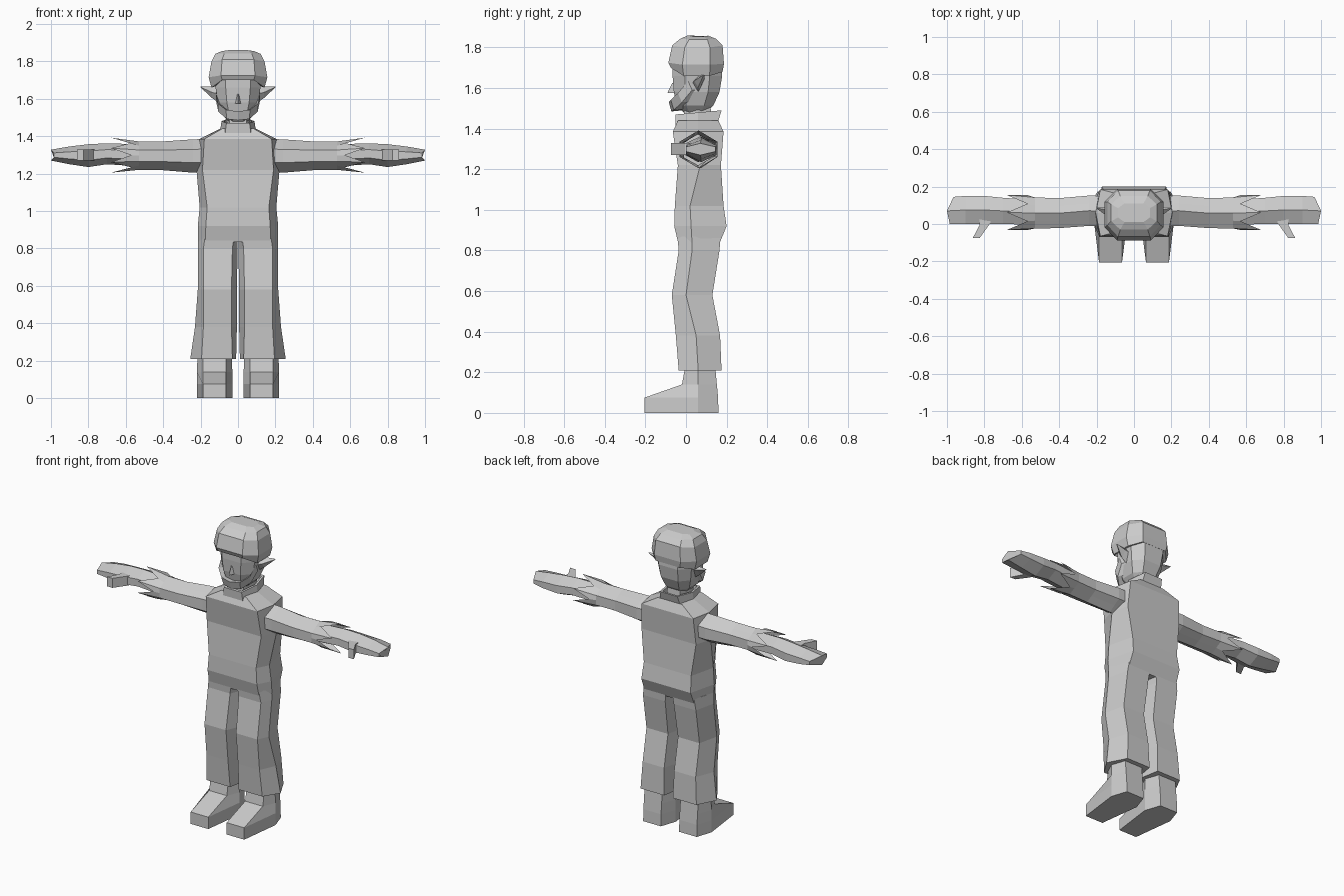
import bpy, bmesh
from mathutils import Vector

grey = bpy.data.materials.new("plain grey")
grey.diffuse_color = (0.6, 0.6, 0.6, 1)


def loft(name, rings, mirror=False, caps=True, loop=False):
    """Skin a list of equal-length point rings into one flat-shaded part."""
    bm = bmesh.new()
    vs = [[bm.verts.new(p) for p in r] for r in rings]
    n = len(rings[0])
    pairs = list(zip(vs, vs[1:])) + ([(vs[-1], vs[0])] if loop else [])
    for a, b in pairs:
        for i in range(n):
            j = (i + 1) % n
            bm.faces.new((a[i], a[j], b[j], b[i]))
    if caps and not loop:
        bm.faces.new(vs[0])
        bm.faces.new(vs[-1])
    bmesh.ops.recalc_face_normals(bm, faces=bm.faces)
    me = bpy.data.meshes.new(name)
    bm.to_mesh(me)
    bm.free()
    me.materials.append(grey)
    ob = bpy.data.objects.new(name, me)
    bpy.context.collection.objects.link(ob)
    if mirror:
        ob.modifiers.new("mirror", 'MIRROR').use_mirror_merge = False
    return ob


def hexring(z, xi, fi, fo, xo, yf, ym, yb):
    """Six-sided level ring: flat front and back, pointed sides."""
    return [(fi, yf, z), (fo, yf, z), (xo, ym, z), (fo, yb, z), (fi, yb, z), (xi, ym, z)]


def symring(z, f, o, yf, ym, yb):
    return hexring(z, -o, -f, f, o, yf, ym, yb)


def octring(hx, y0, y1, zf, zs, zb, k=0.55):
    """Eight-sided ring with separate heights for front, sides and back."""
    c, h = (y0 + y1) / 2, (y1 - y0) / 2
    q = h * 0.5
    return [(-hx * k, y0, zf), (hx * k, y0, zf), (hx, c - q, zs), (hx, c + q, zs),
            (hx * k, y1, zb), (-hx * k, y1, zb), (-hx, c + q, zs), (-hx, c - q, zs)]


# Torso
loft("torso", [symring(*r) for r in [
    (0.835, .175, .215, -.038, .03, .165), (0.92, .172, .215, -.058, .025, .20),
    (1.02, .165, .205, -.055, .02, .185), (1.22, .19, .222, -.04, .07, .172),
    (1.385, .18, .205, -.065, .06, .185), (1.44, .085, .095, -.04, .06, .16)]])

# Trouser legs
loft("trouser_leg", [hexring(*r) for r in [
    (0.87, .002, .02, .175, .215, -.042, .03, .17), (0.80, .003, .03, .185, .215, -.036, .03, .165),
    (0.58, .005, .035, .185, .215, -.07, .0, .13), (0.38, .006, .035, .185, .23, -.05, .05, .168),
    (0.21, .01, .03, .195, .255, -.036, .06, .175)]], mirror=True)

# Shoes
loft("shoe", [hexring(*r) for r in [
    (0.0, .03, .064, .187, .22, -.205, .06, .16), (0.075, .03, .064, .187, .22, -.205, .06, .158),
    (0.14, .03, .064, .187, .22, -.02, .06, .152), (0.25, .035, .064, .187, .215, .0, .06, .142)]],
    mirror=True)


def armring(x, yf, yb, zb, zt, ym=None):
    """Six-sided upright ring: flat front and back, ridge above and below."""
    ym = (yf + yb) / 2 if ym is None else ym
    h = zt - zb
    lo, hi = zb + .3 * h, zt - .3 * h
    return [(x, ym, zb), (x, yf, lo), (x, yf, hi), (x, ym, zt), (x, yb, hi), (x, yb, lo)]


# Bare forearm and hand
hand = [armring(*r) for r in [
    (.48, -.005, .125, 1.235, 1.355), (.70, .0, .14, 1.25, 1.362), (.80, .0, .15, 1.235, 1.357),
    (.90, .0, .15, 1.25, 1.345)]]
tip = armring(1.0, .0, .145, 1.27, 1.328, .07)
for i, x in enumerate((1.0, .985, .985, 1.0, .965, .965)):
    tip[i] = (x,) + tip[i][1:]
loft("hand", hand + [tip], mirror=True)

# Thumb
loft("thumb", [
    [(x0, y, 1.27), (x1, y, 1.27), (x1, y, 1.33), (x0, y, 1.33)]
    for x0, x1, y in [(.755, .825, .03), (.775, .825, -.005), (.825, .862, -.075)]], mirror=True)


# Sleeve with a ragged cuff: corners run long, gaps between are cut short
def with_midpoints(ring):
    out = []
    for a, b in zip(ring, ring[1:] + ring[:1]):
        out += [a, tuple((Vector(a) + Vector(b)) / 2)]
    return out


sleeve = [with_midpoints(armring(*r)) for r in [
    (.17, -.01, .15, 1.205, 1.385), (.24, -.01, .152, 1.205, 1.383),
    (.40, -.022, .138, 1.218, 1.372), (.53, -.024, .142, 1.22, 1.372)]]
cuff = with_midpoints(armring(.68, -.032, .155, 1.205, 1.392))
cuff = [(.68 if i % 2 == 0 else .57, p[1], p[2]) for i, p in enumerate(cuff)]
loft("sleeve", sleeve + [cuff], mirror=True, caps=False)

# Neck and standing collar
loft("neck", [symring(1.40, .045, .065, -.01, .06, .13), symring(1.52, .045, .065, -.01, .06, .12)])
collar = [symring(1.415, .07, .098, -.05, .06, .155), symring(1.48, .062, .088, -.053, .06, .175),
          symring(1.48, .052, .075, -.038, .06, .16), symring(1.415, .055, .08, -.035, .06, .145)]
collar = [[(x, y, z + (y - .06) * .09) for x, y, z in r] for r in collar]
loft("collar", collar, loop=True)

# Head
loft("head", [octring(hx, y0, y1, z, z, z) for hx, y0, y1, z in [
    (.05, -.01, .10, 1.478), (.085, -.045, .135, 1.515), (.108, -.06, .165, 1.58),
    (.12, -.066, .178, 1.66), (.125, -.066, .175, 1.74)]])

# Cap
loft("cap", [octring(*r) for r in [
    (.125, -.06, .17, 1.715, 1.665, 1.685, .6), (.142, -.075, .18, 1.70, 1.66, 1.68, .6),
    (.157, -.087, .187, 1.725, 1.715, 1.72, .58), (.142, -.068, .18, 1.81, 1.80, 1.81, .6),
    (.122, -.03, .15, 1.842, 1.84, 1.842, .6), (.085, .01, .11, 1.86, 1.855, 1.858, .6)]])

# Chin-strap beard: a wedge swept along the jaw
half = [  # upper edge, lower edge
    ((.118, .01, 1.635), (.118, .03, 1.59)), ((.108, -.04, 1.575), (.105, -.02, 1.53)),
    ((.065, -.075, 1.542), (.06, -.06, 1.492)), ((0, -.085, 1.532), (0, -.072, 1.485))]
full = [tuple((-p[0], p[1], p[2]) for p in s) for s in half[:3]] + half[::-1]
loft("beard", [[u, l, (l[0] * .8, l[1] + .05, l[2] + .005), (u[0] * .8, u[1] + .05, u[2] - .005)]
               for u, l in full])

# Nose
loft("nose", [[(-.006, -.06, 1.625), (.006, -.06, 1.625), (0, -.068, 1.625)],
              [(-.017, -.055, 1.575), (.017, -.055, 1.575), (0, -.092, 1.575)]])

# Pointed ears
loft("ear", [[(.105, .03, 1.625), (.105, .06, 1.58), (.105, .09, 1.64), (.105, .07, 1.67)],
             [(.14, .04, 1.635), (.14, .06, 1.605), (.14, .09, 1.645), (.14, .075, 1.665)],
             [(.20, .082, 1.662), (.199, .085, 1.66), (.199, .09, 1.664), (.20, .085, 1.666)]],
     mirror=True)
